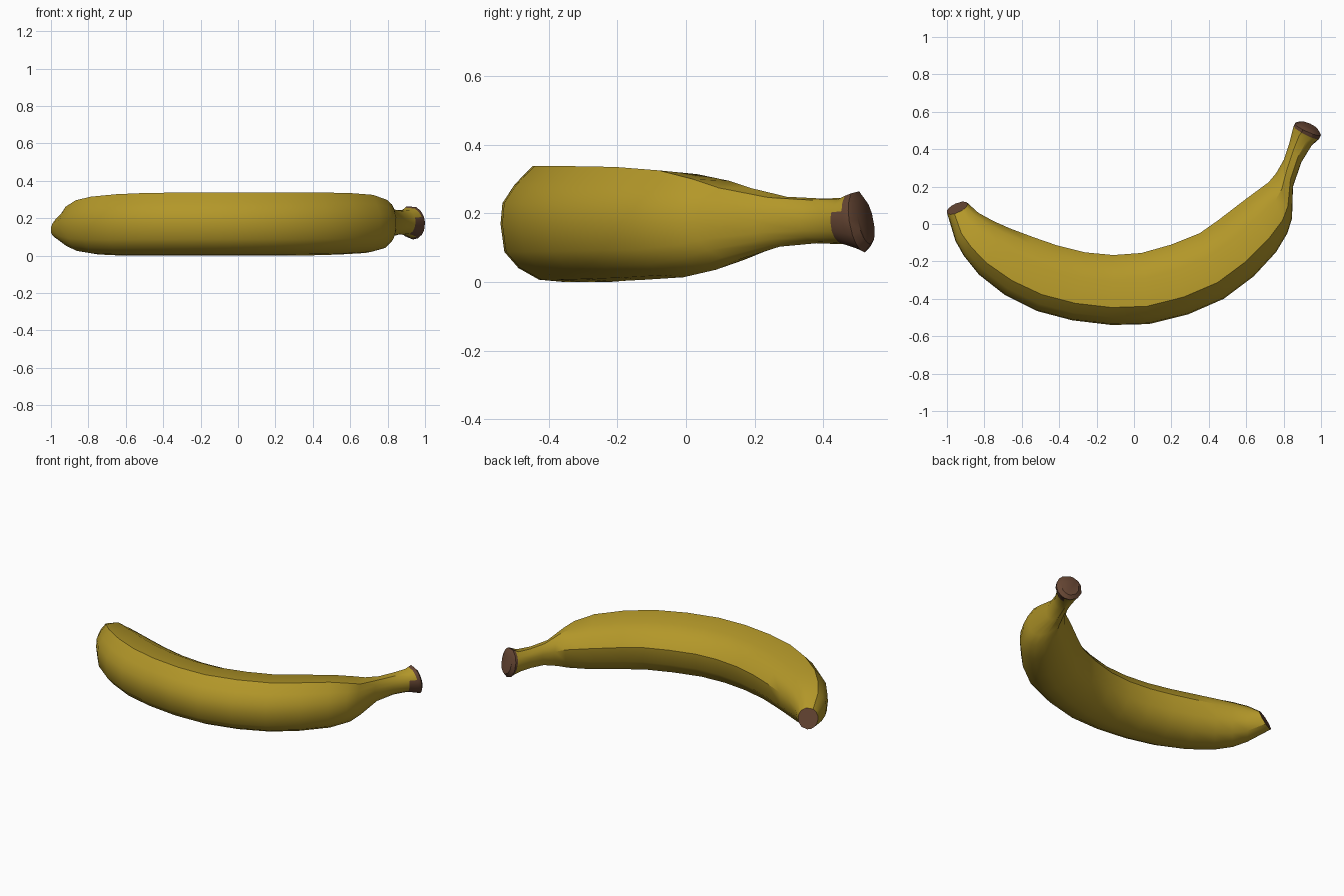
import bpy, bmesh, math
from mathutils import Vector

if "Cube" in bpy.data.objects:
    bpy.data.objects.remove(bpy.data.objects["Cube"])


def material(name, rgb):
    m = bpy.data.materials.new(name)
    m.diffuse_color = (*rgb, 1)
    m.use_nodes = True
    m.node_tree.nodes["Principled BSDF"].inputs["Base Color"].default_value = m.diffuse_color
    return m


# Cross-section: u runs from inner curve (0) to outer curve (1), v from bottom to top
SECTION = [(0, .64), (.12, .83), (.36, .965), (.75, 1), (.89, .84), (.985, .68),
           (1, .5), (.97, .26), (.86, .12), (.70, .02), (.50, 0), (.20, .11), (.03, .34)]

# Stations from blossom tip to stem end: inner x, y, outer x, y, low z, high z
STATIONS = [
    (-.89, .112, -1.0, .06, .09, .21),
    (-.83, .06, -.955, -.09, .045, .265),
    (-.75, .015, -.91, -.17, .02, .295),
    (-.66, -.025, -.83, -.27, .006, .315),
    (-.54, -.07, -.69, -.38, 0, .328),
    (-.41, -.115, -.52, -.465, 0, .335),
    (-.26, -.152, -.33, -.515, 0, .337),
    (-.11, -.166, -.12, -.54, 0, .338),
    (.04, -.155, .08, -.535, 0, .338),
    (.20, -.11, .29, -.483, 0, .338),
    (.35, -.05, .48, -.40, .002, .337),
    (.45, .02, .64, -.28, .006, .335),
    (.60, .135, .76, -.15, .014, .325),
    (.72, .225, .82, -.05, .036, .303),
    (.76, .275, .845, .03, .065, .28),
    (.80, .345, .85, .20, .103, .252),
    (.828, .43, .895, .33, .113, .246),
    (.845, .50, .95, .42, .11, .248),
    (.852, .527, .99, .455, .095, .26),
    (.858, .54, 1.0, .475, .086, .268),
    (.885, .546, .985, .50, .11, .25),
]
LAST = len(STATIONS) - 1


def roundness(k):
    # The tip and stem blend to a circular section
    return {0: 1, 1: .4}.get(k, min(1, max(0, (k - 12) / 4)))


def ring(bm, k):
    ix, iy, ox, oy, lo, hi = STATIONS[k]
    d = Vector((ox - ix, oy - iy))
    n = Vector((-d.y, d.x)).normalized()
    tilt = .05 if k == 0 else (-.03 if k >= LAST - 2 else 0)
    t = roundness(k)
    verts = []
    for u, v in SECTION:
        a = math.atan2(v - .5, u - .5)
        u += (.5 + .5 * math.cos(a) - u) * t
        v += (.5 + .5 * math.sin(a) - v) * t
        p = Vector((ix, iy)) + d * u + n * tilt * (v - .5)
        verts.append(bm.verts.new((p.x, p.y, lo + (hi - lo) * v)))
    return verts


# Banana body: skin, with brown tip and stem cut
bm = bmesh.new()
rings = [ring(bm, k) for k in range(LAST + 1)]
count = len(SECTION)
for k in range(LAST):
    for j in range(count):
        q = (j + 1) % count
        f = bm.faces.new((rings[k][j], rings[k][q], rings[k + 1][q], rings[k + 1][j]))
        # Brown rim at the stem end, reaching further down on the outer lower side
        f.material_index = int(k >= LAST - 2 or (k == LAST - 3 and 5 <= j <= 8))
for end in (rings[0], rings[-1]):
    bm.faces.new(end).material_index = 1
bmesh.ops.recalc_face_normals(bm, faces=bm.faces[:])

mesh = bpy.data.meshes.new("banana")
bm.to_mesh(mesh)
bm.free()
mesh.materials.append(material("banana yellow", (.45, .31, .022)))
mesh.materials.append(material("stem brown", (.13, .06, .033)))
banana = bpy.data.objects.new("banana", mesh)
bpy.context.collection.objects.link(banana)
bpy.context.view_layer.objects.active = banana
banana.select_set(True)
bpy.ops.object.shade_smooth_by_angle(angle=math.radians(35))
